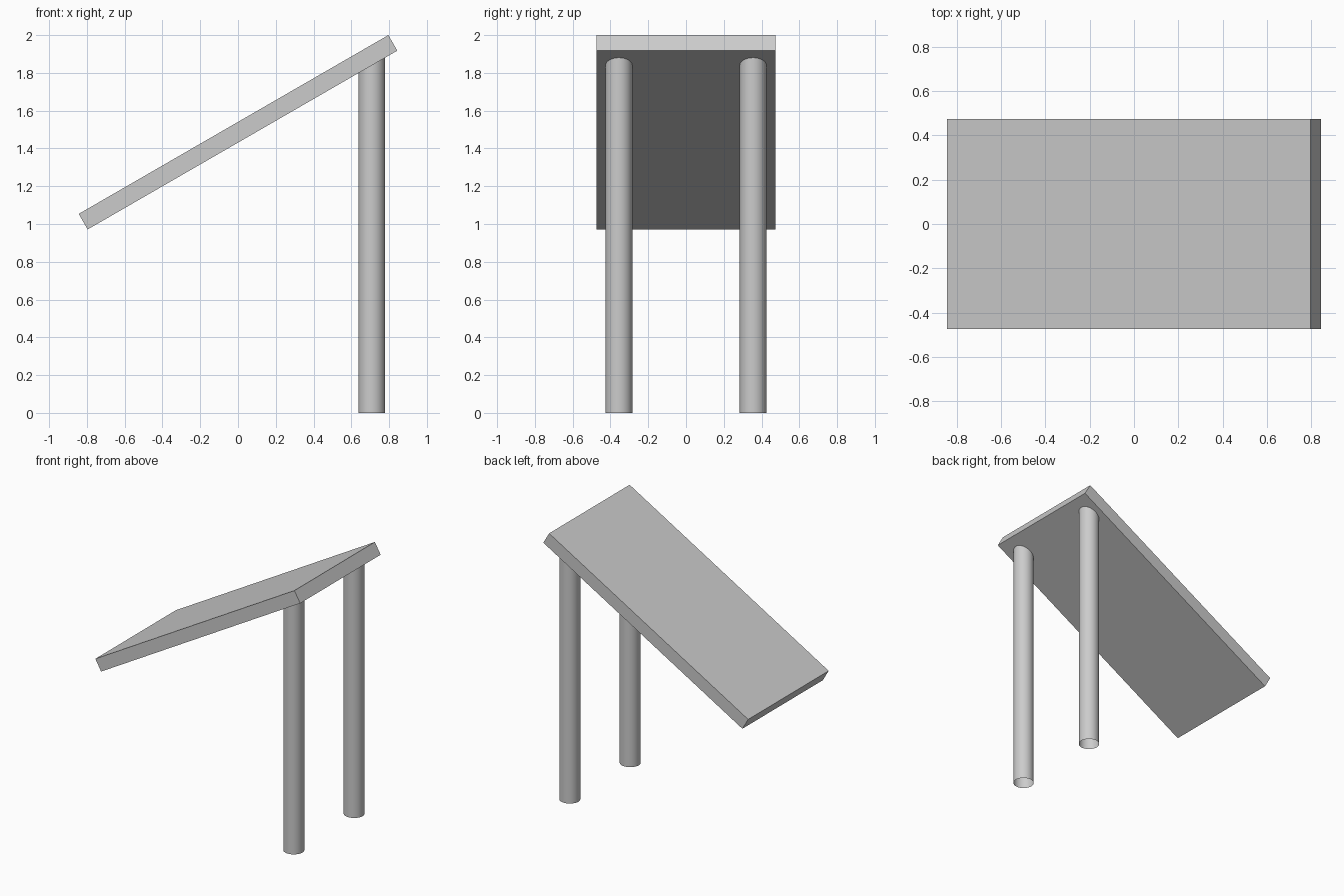
import bpy
from math import radians, sin, cos

if "Cube" in bpy.data.objects:
    bpy.data.objects.remove(bpy.data.objects["Cube"])

LENGTH, WIDTH, THICK = 1.893, 0.947, 0.095
TILT = radians(30)
LEG_R, LEG_H = 0.071, 1.893
LEG_X, LEG_Y = 0.708, 0.355

# Sloping panel, highest corner at z = 2
half_height = (LENGTH * sin(TILT) + THICK * cos(TILT)) / 2
bpy.ops.mesh.primitive_cube_add(size=1, location=(0, 0, 2 - half_height),
                                rotation=(0, -TILT, 0))
panel = bpy.context.object
panel.name = "sloping_panel"
panel.scale = (LENGTH, WIDTH, THICK)
bpy.ops.object.transform_apply(location=False, rotation=False, scale=True)

# Two open tube legs, tops buried in the panel
for name, side in (("front_leg", -1), ("back_leg", 1)):
    bpy.ops.mesh.primitive_cylinder_add(vertices=32, radius=LEG_R, depth=LEG_H,
                                        end_fill_type='NOTHING',
                                        location=(LEG_X, side * LEG_Y, LEG_H / 2))
    leg = bpy.context.object
    leg.name = name
    bpy.ops.object.shade_smooth_by_angle(angle=radians(30))
